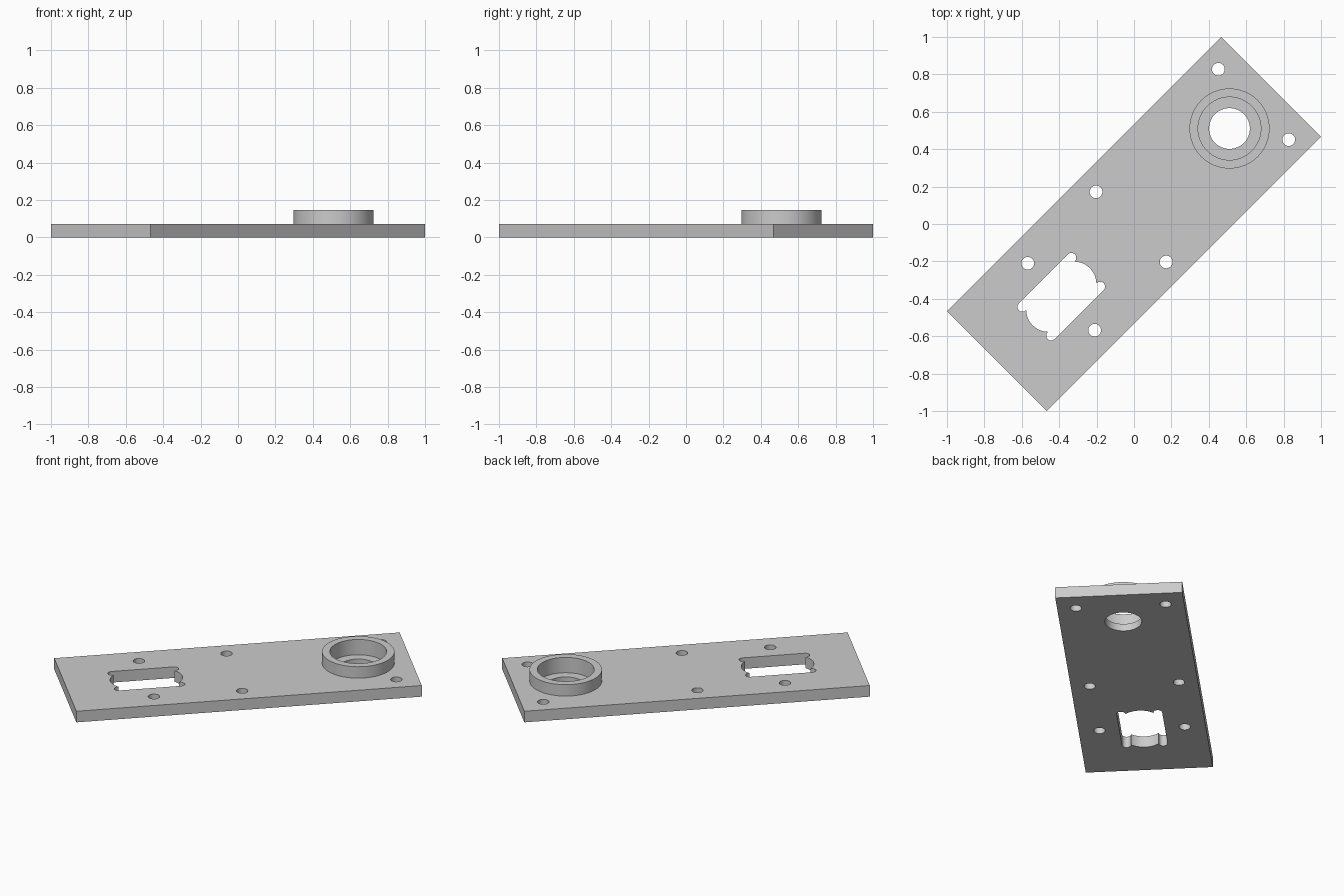
import bpy
import bmesh
from math import cos, sin, pi, radians
from mathutils import Matrix

cube = bpy.data.objects.get("Cube")
if cube:
    bpy.data.objects.remove(cube, do_unlink=True)

HALF_L, HALF_W = 1.037, 0.377
PLATE_TOP, RIM_TOP, POCKET_FLOOR = 0.0725, 0.147, 0.047
BEARING_X, SLOT_X = 0.722, -0.55

grey = bpy.data.materials.new("plain grey")
grey.use_nodes = True
colour = (0.6, 0.6, 0.6, 1)
grey.diffuse_color = colour
grey.node_tree.nodes["Principled BSDF"].inputs["Base Color"].default_value = colour


def prism(name, outline, z0, z1):
    """Extrude a counter-clockwise outline from z0 to z1."""
    bm = bmesh.new()
    face = bm.faces.new([bm.verts.new((x, y, z0)) for x, y in outline])
    top = bmesh.ops.extrude_face_region(bm, geom=[face])["geom"]
    for v in top:
        if isinstance(v, bmesh.types.BMVert):
            v.co.z = z1
    bmesh.ops.recalc_face_normals(bm, faces=bm.faces)
    mesh = bpy.data.meshes.new(name)
    bm.to_mesh(mesh)
    bm.free()
    ob = bpy.data.objects.new(name, mesh)
    mesh.materials.append(grey)
    bpy.context.collection.objects.link(ob)
    return ob


def arc(cx, cy, r, a0, a1, n):
    return [(cx + r * cos(radians(a0 + (a1 - a0) * i / n)),
             cy + r * sin(radians(a0 + (a1 - a0) * i / n))) for i in range(n + 1)]


def disc(name, x, y, r, z0, z1, n=64):
    return prism(name, arc(x, y, r, 0, 360, n)[:-1], z0, z1)


def combine(target, tool, operation):
    """Apply one boolean and discard the tool."""
    mod = target.modifiers.new(operation, 'BOOLEAN')
    mod.operation, mod.object, mod.solver = operation, tool, 'EXACT'
    bpy.context.view_layer.objects.active = target
    bpy.ops.object.modifier_apply(modifier=mod.name)
    bpy.data.objects.remove(tool, do_unlink=True)


# Flat plate with the raised bearing rim
plate = prism("mounting_plate", [(-HALF_L, -HALF_W), (HALF_L, -HALF_W),
                                 (HALF_L, HALF_W), (-HALF_L, HALF_W)], 0, PLATE_TOP)
combine(plate, disc("bearing_rim", BEARING_X, 0, 0.214, 0.03, RIM_TOP), 'UNION')

# Stepped bearing pocket and through hole
combine(plate, disc("bearing_pocket", BEARING_X, 0, 0.168, POCKET_FLOOR, 0.3), 'DIFFERENCE')
combine(plate, disc("shaft_hole", BEARING_X, 0, 0.109, -0.1, 0.3), 'DIFFERENCE')

# Three pairs of bolt holes
for x, y in ((0.904, 0.266), (-0.022, 0.265), (SLOT_X, 0.253)):
    for side in (1, -1):
        combine(plate, disc("bolt_hole", x, side * y, 0.034, -0.1, 0.3, 32), 'DIFFERENCE')

# Switch cutout: bulged ends with a rounded notch at each corner
quarter = arc(0.098, 0, 0.118, 0, 44.5, 10) + arc(0.186, 0.109, 0.026, -90, 90, 10)
right = [(x, -y) for x, y in reversed(quarter)] + quarter[1:]
outline = right + [(-x, -y) for x, y in right]
cutout = prism("switch_cutout", [(x + SLOT_X, y) for x, y in outline], -0.1, 0.3)
combine(plate, cutout, 'DIFFERENCE')

# Turn the plate onto the diagonal and keep its edges crisp
plate.data.transform(Matrix.Rotation(pi / 4, 4, 'Z'))
bpy.ops.object.select_all(action='DESELECT')
plate.select_set(True)
bpy.context.view_layer.objects.active = plate
bpy.ops.object.shade_smooth_by_angle(angle=radians(30))
